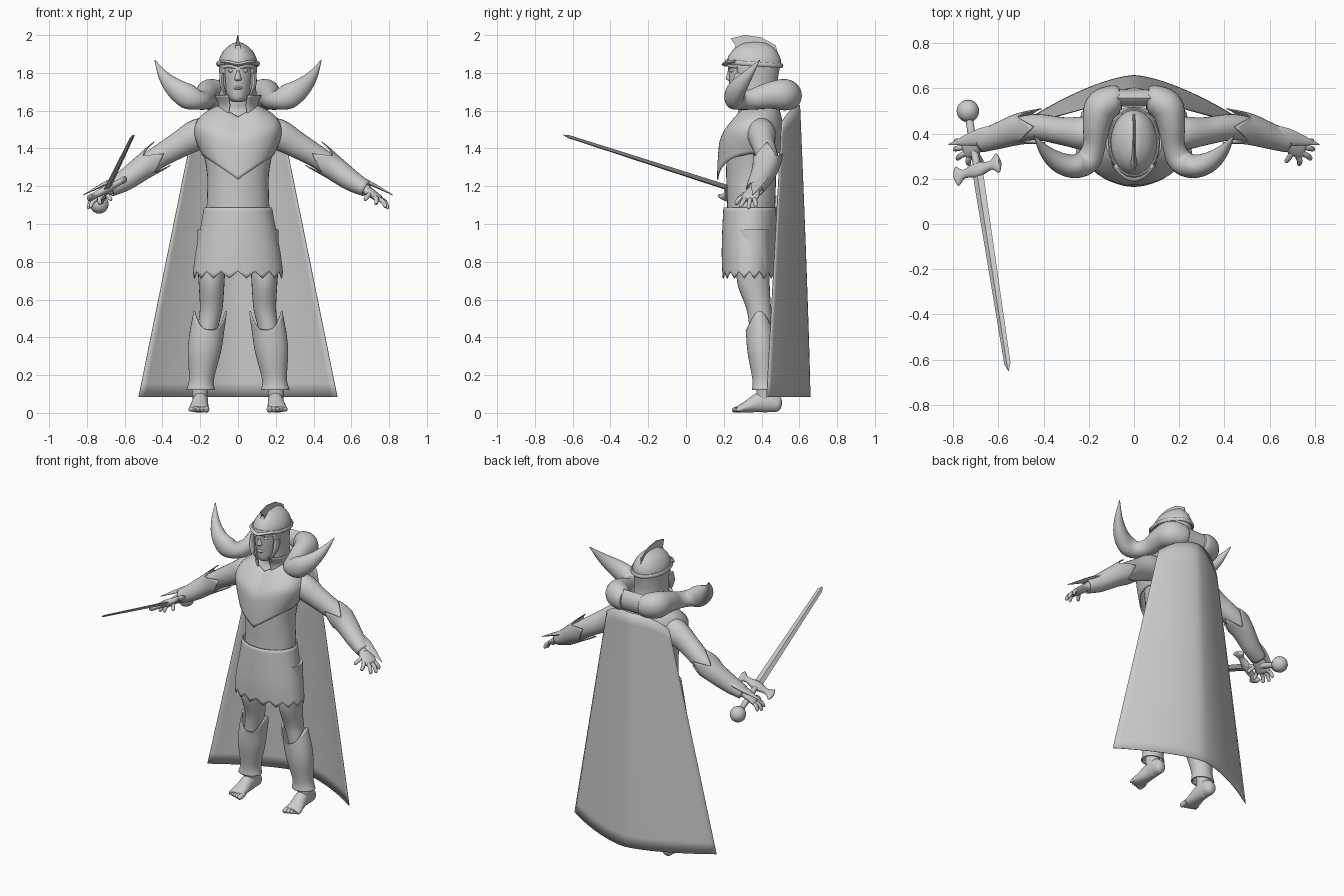
import bpy, bmesh, math
from mathutils import Vector, Matrix


def finish(name, verts, faces, mirror=False, thick=0, angle=40):
    me = bpy.data.meshes.new(name)
    me.from_pydata([tuple(v) for v in verts], [], faces)
    me.shade_smooth()
    me.set_sharp_from_angle(angle=math.radians(angle))
    ob = bpy.data.objects.new(name, me)
    bpy.context.collection.objects.link(ob)
    if thick:
        m = ob.modifiers.new("Thickness", 'SOLIDIFY')
        m.thickness = thick
    if mirror:
        ob.modifiers.new("Mirror", 'MIRROR').merge_threshold = 0.0001
    return ob


def smooth_path(p, sub):
    """Catmull-Rom interpolation of points with any number of channels."""
    out = []
    for i in range(len(p) - 1):
        a, b, c, d = p[max(i - 1, 0)], p[i], p[i + 1], p[min(i + 2, len(p) - 1)]
        for j in range(sub):
            t = j / sub
            out.append([0.5 * (2 * y + (z - x) * t + (2 * x - 5 * y + 4 * z - w) * t * t
                        + (3 * y - x - 3 * z + w) * t ** 3) for x, y, z, w in zip(a, b, c, d)])
    return out + [list(p[-1])]


def tube(name, pts, up=(0, 1, 0), n=24, sub=4, cap=True, warp=None, arc=None, **kw):
    """Loft ellipses (x, y, z, half width, half depth) along a path."""
    pts = smooth_path([list(p) if len(p) == 5 else list(p) + [p[3]] for p in pts], sub)
    up, verts, faces = Vector(up), [], []
    cols = n + 1 if arc else n
    for i, p in enumerate(pts):
        t = Vector(pts[min(i + 1, len(pts) - 1)][:3]) - Vector(pts[max(i - 1, 0)][:3])
        if up.y == 1:
            t = Vector((0, 0, t.z))          # keep upright lofts level
        t.normalize()
        side = up.cross(t).normalized()
        other = t.cross(side)
        for k in range(cols):
            a = math.radians(arc[0] + (arc[1] - arc[0]) * k / n) if arc else math.tau * k / n
            v = Vector(p[:3]) + side * (p[3] * math.cos(a)) + other * (p[4] * math.sin(a))
            verts.append(warp(v, i / (len(pts) - 1), a, k) if warp else v)
    for i in range(len(pts) - 1):
        for k in range(n):
            l = (k + 1) % cols
            faces.append((i * cols + k, i * cols + l, (i + 1) * cols + l, (i + 1) * cols + k))
    if cap and not arc:
        faces += [tuple(reversed(range(n))), tuple(range(len(verts) - n, len(verts)))]
    return finish(name, verts, faces, **kw)


def ball(name, loc, size, mirror=False):
    bm = bmesh.new()
    bmesh.ops.create_uvsphere(bm, u_segments=20, v_segments=12, radius=1,
                              matrix=Matrix.Translation(loc) @ Matrix.Diagonal((*size, 1)))
    vs, fs = [v.co.copy() for v in bm.verts], [[v.index for v in f.verts] for f in bm.faces]
    bm.free()
    return finish(name, vs, fs, mirror)


Z = (0, 0, 1)

# Torso and neck
tube("torso", [(0, .34, .95, .17, .125), (0, .345, 1.12, .165, .128), (0, .345, 1.25, .163, .132),
               (0, .35, 1.36, .18, .135), (0, .36, 1.45, .205, .135), (0, .385, 1.53, .195, .105),
               (0, .40, 1.595, .11, .08), (0, .385, 1.65, .068, .07), (0, .37, 1.74, .062, .065)], n=32)


# Breastplate with pointed lower edge and notched neckline
def plate(v, s, a, k):
    front, top, low = math.sin(a) < 0, 1.62, 1.30
    zb = 1.235 + min(.14, .72 * abs(v.x)) if front else 1.375
    z = top - (top - v.z) * (top - zb) / (top - low)
    if front:
        z -= .06 * max(0, 1 - abs(v.x) / .1) * s ** 3
    return Vector((v.x, v.y, z))


tube("breastplate", [(0, .335, 1.30, .185, .163), (0, .34, 1.40, .218, .163), (0, .35, 1.48, .222, .16),
                     (0, .37, 1.56, .185, .125), (0, .385, 1.62, .105, .1)],
     n=48, cap=False, warp=plate, thick=-.008)

# Neck guard, open at the front
tube("neck_guard", [(0, .38, 1.58, .12, .11), (0, .37, 1.63, .105, .11), (0, .365, 1.68, .125, .135)],
     n=32, arc=(-65, 245), thick=.008)

# Skirt with jagged hem and belt edge
tube("skirt", [(0, .335, .73, .232, .137), (0, .335, .84, .22, .14), (0, .335, .97, .195, .137),
               (0, .338, 1.087, .174, .134)], n=64, cap=False, thick=-.006,
     warp=lambda v, s, a, k: v + Vector((0, 0, (abs(k % 4 - 2) - 1) * .018 * (1 - s) ** 4)))

# Legs
tube("legs", [(.13, .35, .97, .085, .09), (.14, .355, .8, .075, .088), (.14, .358, .68, .068, .085),
              (.142, .385, .55, .06, .065), (.16, .395, .45, .055, .06), (.18, .405, .3, .055, .058),
              (.2, .415, .15, .045, .045), (.2, .42, .05, .038, .045)], mirror=True)

# Shin guards with raised side points
tube("shin_guards", [(.198, .413, .12, .068, .056), (.193, .412, .18, .058, .053), (.178, .4, .32, .08, .066),
                     (.164, .395, .41, .083, .068), (.148, .39, .47, .08, .066)], n=32, cap=False,
     warp=lambda v, s, a, k: v + Vector((0, 0, (.10 * abs(math.cos(a)) ** 3 - .03) * s ** 4)),
     mirror=True, thick=-.008)

# Bare feet with toes
tube("feet", [(.2, .505, .035, .012, .012), (.2, .49, .04, .033, .038), (.2, .44, .06, .04, .058),
              (.2, .39, .055, .042, .053), (.205, .33, .035, .048, .034), (.21, .285, .022, .052, .02),
              (.21, .272, .02, .045, .014)], up=Z, mirror=True)
for i in range(5):
    x, y, r = .168 + i * .021, .243 + .006 * i, .016 - .0015 * i
    tube("toes", [(x, .3, .022, r), (x, y + .015, .016, r), (x, y, .014, r * .4)], up=Z, n=10, mirror=True)

# Arms
tube("arms", [(.13, .395, 1.49, .06, .07), (.21, .40, 1.475, .075, .082), (.31, .41, 1.42, .062, .07),
              (.42, .428, 1.355, .058, .06), (.5, .42, 1.30, .055, .055), (.6, .39, 1.23, .045, .043),
              (.69, .36, 1.175, .032, .025)], up=Z, mirror=True)


# Forearm guards with jagged elbow edge and a long blade over the hand
def jag(v, s, a, k):
    return v + Vector((-.82, .1, .57)) * (abs(k % 8 - 4) - 2) * .024 * (1 - s) ** 4


tube("forearm_guards", [(.44, .43, 1.345, .072, .072), (.51, .42, 1.295, .064, .06),
                        (.6, .39, 1.23, .052, .05), (.68, .365, 1.185, .043, .036)],
     up=Z, n=32, cap=False, warp=jag, mirror=True, thick=-.006)
tube("wrist_blades", [(.58, .405, 1.265, .035, .015), (.68, .385, 1.225, .038, .012),
                      (.82, .352, 1.153, .002, .002)], up=Z, n=12, mirror=True)

# Hands
tube("palms", [(.67, .365, 1.188, .03, .023), (.71, .347, 1.16, .045, .022), (.745, .335, 1.135, .048, .018),
               (.755, .332, 1.128, .035, .008)], up=Z, n=16, mirror=True)
for base, tip in (((.725, .297, 1.142), (.732, .262, 1.105)), ((.742, .315, 1.135), (.785, .287, 1.088)),
                  ((.75, .34, 1.132), (.797, .33, 1.082)), ((.75, .362, 1.135), (.792, .37, 1.092)),
                  ((.70, .33, 1.165), (.672, .272, 1.128))):
    b, t = Vector(base), Vector(tip)
    tube("fingers", [(*b, .013), (*(b.lerp(t, .5) + Vector((.005, 0, .006))), .012), (*b.lerp(t, .9), .01),
                     (*t, .004)], up=Z, n=10, mirror=True)

# Head and face
tube("head", [(0, .30, 1.645, .02, .04), (0, .315, 1.665, .05, .078), (0, .345, 1.73, .075, .115),
              (0, .355, 1.80, .088, .13), (0, .36, 1.87, .09, .133), (0, .36, 1.92, .06, .09),
              (0, .36, 1.945, .01, .01)])
tube("nose", [(0, .245, 1.755, .012, .012), (0, .232, 1.768, .019, .02), (0, .235, 1.80, .011, .016),
              (0, .238, 1.835, .01, .012)], n=12)
tube("lips", [(-.03, .248, 1.718, .004), (0, .232, 1.722, .012, .010), (.03, .248, 1.718, .004)], up=Z, n=10)
ball("eyes", (.036, .243, 1.812), (.016, .012, .01), True)
tube("brows", [(.012, .232, 1.828, .01), (.04, .24, 1.838, .011), (.075, .275, 1.83, .008)], up=Z, n=10, mirror=True)

# Helmet dome, band, cheek and nape guard
tube("helmet_dome", [(0, .36, 1.835, .104, .145), (0, .36, 1.88, .097, .139), (0, .362, 1.925, .07, .11),
                     (0, .364, 1.955, .03, .065), (0, .365, 1.963, .005, .02)], n=32)
ring = [(.108 * math.cos(t), .36 + .147 * math.sin(t), 1.848 - .01 * math.sin(t), .008, .013)
        for t in (math.tau * i / 24 for i in range(25))]
tube("helmet_band", ring, up=Z, n=10, sub=1)
tube("helmet_peak", [(-.085, .262, 1.86, .012, .008), (-.04, .224, 1.855, .02, .01), (0, .212, 1.845, .024, .011),
                     (.04, .224, 1.855, .02, .01), (.085, .262, 1.86, .012, .008)], up=Z, n=10)
tube("cheek_guard", [(0, .365, 1.66, .1, .125), (0, .362, 1.72, .096, .12), (0, .36, 1.78, .098, .128),
                     (0, .36, 1.84, .102, .14)], n=32, arc=(-42, 222), thick=.01)
tube("cheek_points", [(.085, .29, 1.80, .012, .03), (.086, .275, 1.74, .012, .03), (.066, .25, 1.68, .006, .012)][::-1],
     n=12, mirror=True)

# Helmet crest, a tapered fin
outline = [(.236, 1.982), (.31, 2.0), (.40, 1.988), (.475, 1.945), (.502, 1.85), (.47, 1.85), (.42, 1.91),
           (.33, 1.935), (.25, 1.90), (.262, 1.945)]
m = len(outline)
cv = [(x, y, z) for x, w in ((-.013, 0), (.013, 0)) for y, z in outline] + [(0, y, z + .003) for y, z in outline[:5]]
for i in range(5):
    for o in (i, m + i):
        cv[o] = (cv[o][0] * .25, cv[o][1], cv[o][2])
cf = [tuple(range(m)), tuple(range(2 * m - 1, m - 1, -1))]
cf += [(i, i + m, (i + 1) % m + m, (i + 1) % m) for i in range(m)]
finish("helmet_crest", cv[:2 * m], cf, angle=25)

# Horned collar: thick roll around the neck that sweeps out into horns
tube("horned_collar", [(.06, .557, 1.68, .05, .06), (.09, .55, 1.68, .066, .075), (.145, .515, 1.685, .075, .083),
                       (.165, .44, 1.68, .062, .07), (.175, .35, 1.66, .05, .055), (.205, .28, 1.655, .055, .05),
                       (.265, .255, 1.675, .052, .066), (.335, .275, 1.72, .045, .053),
                       (.395, .325, 1.785, .026, .03), (.441, .39, 1.868, .002, .002)],
     up=Z, n=24, sub=5, mirror=True)
tube("collar_link", [(-.08, .557, 1.68, .038, .068), (.08, .557, 1.68, .038, .068)], up=Z, n=8, sub=1, angle=50)

# Cape
cols, rows, vs, fs = 32, 20, [], []
for r in range(rows + 1):
    s = r / rows
    flare = .655 - .055 * (1 - s) ** 1.2
    edge, half = .505 - .08 * s, .23 + .295 * s
    for c in range(cols + 1):
        u = c / cols * 2 - 1
        top = 1.63 - .09 * abs(u) ** 2.5
        vs.append((half * u, edge + (flare - edge) * (1 - abs(u) ** 1.5), top + (.083 - top) * s))
w = cols + 1
fs = [(r * w + c, (r + 1) * w + c, (r + 1) * w + c + 1, r * w + c + 1) for r in range(rows) for c in range(cols)]
finish("cape", vs, fs, thick=.004)

# Sword held forward in the right hand
tip, hub, end = Vector((-.555, -.65, 1.472)), Vector((-.693, .24, 1.186)), Vector((-.735, .5, 1.105))
d = (tip - hub).normalized()
g = Vector((.2, .1, .1))
g = (g - d * g.dot(d)).normalized()
up = d.cross(g)
tube("sword_blade", [(*hub, .027, .009), (*hub.lerp(tip, .965), .016, .006), (*tip, .001, .001)],
     up=up, n=4, sub=1, angle=20)
tube("sword_grip", [(*end, .015), (*hub.lerp(end, .5), .018), (*hub, .016)], up=up, n=14)
tube("sword_guard", [(*(hub + g * o), a, b) for o, a, b in
                     ((-.118, .02, .012), (-.105, .046, .016), (-.07, .02, .016), (0, .034, .022), (.07, .02, .016),
                      (.105, .046, .016), (.118, .02, .012))], up=up, n=14)
ball("sword_pommel", end, (.05, .05, .05))
